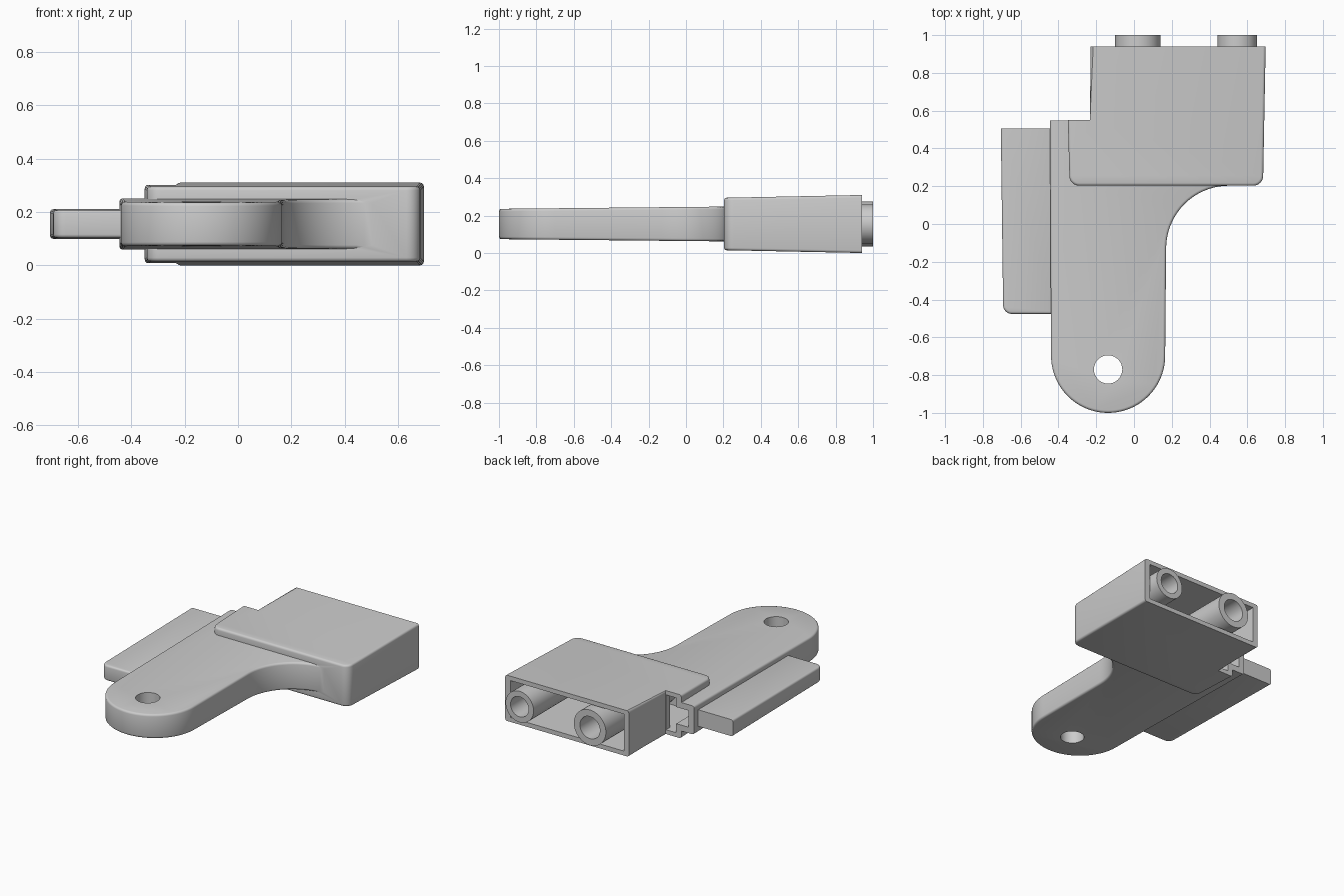
import bpy, bmesh, math

if "Cube" in bpy.data.objects:
    bpy.data.objects.remove(bpy.data.objects["Cube"])

ZC = 0.155  # mid-plane of every part


def arc(cx, cy, r, a0, a1, n):
    return [(cx + r * math.cos(math.radians(a0 + (a1 - a0) * i / n)),
             cy + r * math.sin(math.radians(a0 + (a1 - a0) * i / n))) for i in range(n + 1)]


def make_object(name, bm):
    bmesh.ops.recalc_face_normals(bm, faces=bm.faces[:])
    me = bpy.data.meshes.new(name)
    bm.to_mesh(me)
    bm.free()
    ob = bpy.data.objects.new(name, me)
    bpy.context.collection.objects.link(ob)
    return ob


def slab(name, outline, y0, h0, y1, h1, bevel=0.0, open_ys=()):
    """Extruded outline, half thickness drafting from h0 at y0 to h1 at y1."""
    bm = bmesh.new()

    def half(y):
        return h0 + (h1 - h0) * (y - y0) / (y1 - y0)
    lo, hi = [[bm.verts.new((x, y, ZC + s * half(y))) for x, y in outline] for s in (-1, 1)]
    caps = [bm.faces.new(lo), bm.faces.new(hi)]
    n = len(outline)
    for i in range(n):
        j = (i + 1) % n
        bm.faces.new((lo[i], lo[j], hi[j], hi[i]))
    bmesh.ops.recalc_face_normals(bm, faces=bm.faces[:])
    if bevel:
        # round the rim, leaving the open back ends crisp
        edges = [e for f in caps for e in f.edges
                 if not any(all(abs(v.co.y - y) < 1e-4 for v in e.verts) for y in open_ys)]
        bmesh.ops.bevel(bm, geom=edges, offset=bevel, segments=3, profile=0.5, affect='EDGES')
    return make_object(name, bm)


def tube(name, x, r_out, r_in, y_back, y_front, y_floor, n=40):
    """Blind tube along y, lathed from a short profile."""
    prof = [(r_out, y_front), (r_out, y_back), (r_in, y_back), (r_in, y_floor)]
    bm = bmesh.new()
    rings = [[bm.verts.new((x + r * math.cos(2 * math.pi * i / n), y,
                            ZC + r * math.sin(2 * math.pi * i / n))) for i in range(n)]
             for r, y in prof]
    for a, b in zip(rings, rings[1:]):
        for i in range(n):
            j = (i + 1) % n
            bm.faces.new((a[i], a[j], b[j], b[i]))
    bm.faces.new(rings[0])
    bm.faces.new(rings[-1])
    return make_object(name, bm)


def volume(me):
    bm = bmesh.new()
    bm.from_mesh(me)
    v = bm.calc_volume()
    bm.free()
    return v


def boolean(ob, other, op):
    """Bake a boolean, moving to the next solver if the result is implausible."""
    v0 = volume(ob.data)
    for solver in ('EXACT', 'MANIFOLD', 'FLOAT'):
        m = ob.modifiers.new(op, 'BOOLEAN')
        m.object, m.operation, m.solver = other, op, solver
        dg = bpy.context.evaluated_depsgraph_get()
        me = bpy.data.meshes.new_from_object(ob.evaluated_get(dg))
        ob.modifiers.remove(m)
        ratio = volume(me) / v0
        if (1.01 < ratio < 4) if op == 'UNION' else (0.15 < ratio < 0.9999):
            ob.data = me
            break
        print("solver rejected", other.name, solver, ratio)
    bpy.data.objects.remove(other)


# housing block with a step at its back left
block_outline = ([(0.697, 0.94), (-0.23, 0.94), (-0.233, 0.55), (-0.35, 0.55)]
                 + arc(-0.29, 0.255, 0.052, 180, 270, 6)
                 + arc(0.632, 0.255, 0.052, 270, 360, 6))
body = slab("body", block_outline, 0.2, 0.14, 0.94, 0.155, 0.014, (0.94, 0.55))

# arm with round end and a fillet sweeping into the block
arm_outline = ([(-0.3, 0.549), (-0.445, 0.549)]
               + arc(-0.137, -0.698, 0.302, 180, 360, 40)
               + arc(0.503, -0.13, 0.333, 180, 90, 18)
               + [(0.503, 0.238), (-0.3, 0.238)])
arm = slab("arm", arm_outline, -1, 0.081, 0.2, 0.093, 0.014, (0.549, 0.238))
boolean(body, arm, 'UNION')

# hollow inside of the block, open at the back and at the step
cavity = slab("cavity_cutter",
              [(0.658, 1.0), (-0.192, 1.0), (-0.192, 0.51), (-0.236, 0.51),
               (-0.236, 0.6), (-0.312, 0.6), (-0.312, 0.24), (0.65, 0.24)],
              0.2, 0.112, 0.94, 0.125)
side_slot = slab("slot_cutter", [(-0.28, 0.61), (-0.405, 0.61), (-0.405, 0.245), (-0.28, 0.245)],
                 0.2, 0.056, 0.94, 0.057)
hole = slab("hole_cutter", arc(-0.137, -0.77, 0.075, 0, 348.75, 31), -1, 0.3, 1, 0.3)
for cutter in (cavity, side_slot, hole):
    boolean(body, cutter, 'DIFFERENCE')

# thin side blade
blade_outline = ([(-0.42, 0.505), (-0.705, 0.505)]
                 + arc(-0.647, -0.43, 0.046, 180, 270, 6) + [(-0.42, -0.476)])
blade = slab("side_blade", blade_outline, -0.476, 0.052, 0.505, 0.056, 0.013, (0.505,))

# two sockets poking out of the back
large_socket = tube("large_socket", 0.02, 0.12, 0.075, 1.0, 0.23, 0.3)
small_socket = tube("small_socket", 0.547, 0.105, 0.068, 1.0, 0.23, 0.3)

# smooth the rounded faces, keep hard edges
bpy.ops.object.select_all(action='DESELECT')
for ob in (body, blade, large_socket, small_socket):
    ob.select_set(True)
bpy.context.view_layer.objects.active = body
bpy.ops.object.shade_smooth_by_angle(angle=math.radians(35))
